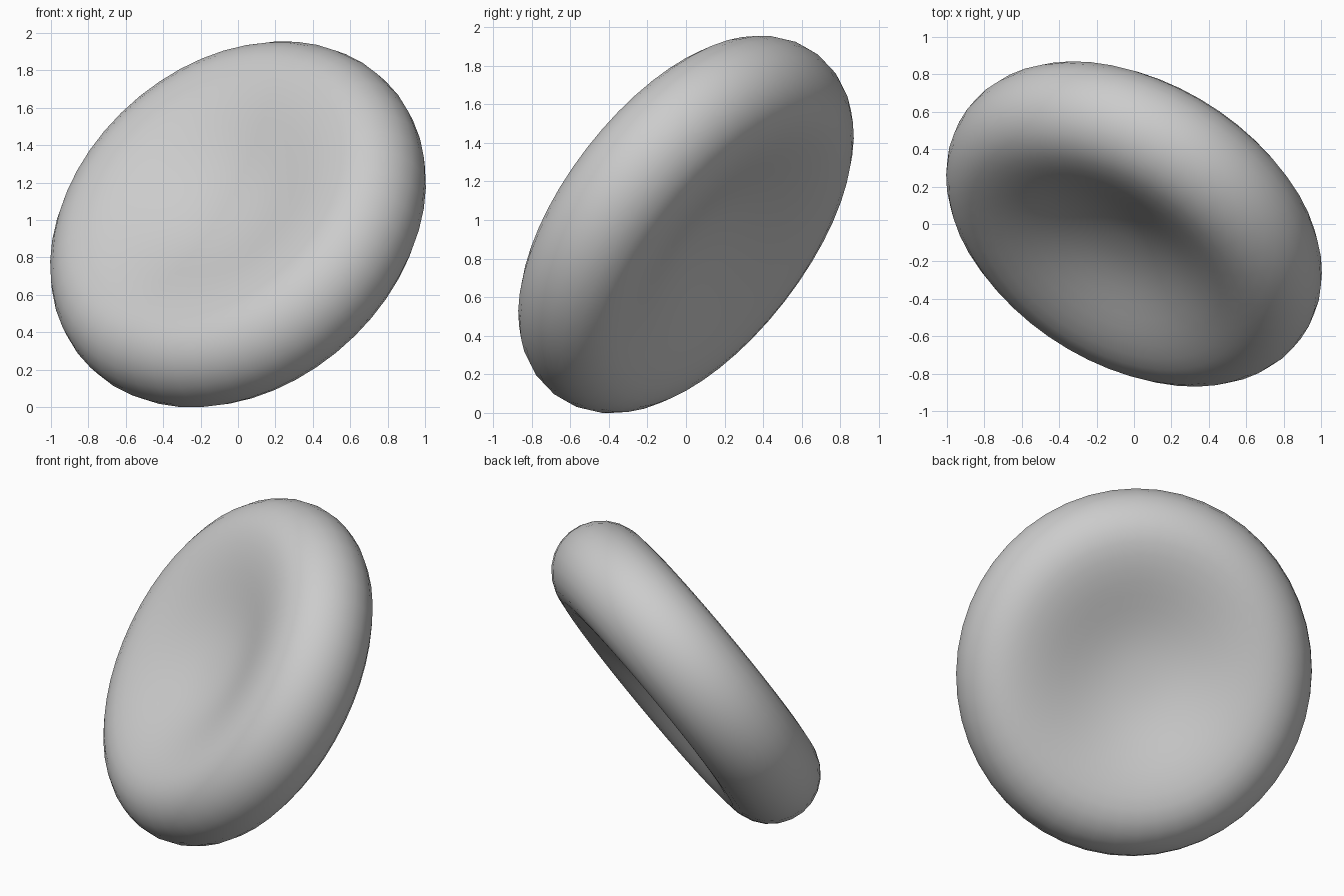
import bpy
import bmesh
import math
from mathutils import Vector, Matrix

cube = bpy.data.objects.get("Cube")
if cube:
    bpy.data.objects.remove(cube, do_unlink=True)

LONG, SHORT = 0.815, 0.782  # half axes of the slightly oval crest ring
RIM = 0.302                 # rim radius, half the greatest thickness
DIMPLE = 0.15               # depth of the hollow on each side
SEGMENTS = 48
FACING = Vector((-0.443, -0.703, 0.556)).normalized()  # direction the disc faces
LENGTH = Vector((0.243, 0.499, 0.833))                 # direction of the long axis

# Half profile as (share of crest ring, reach beyond it, height), without the centres
top = []
for i in range(1, 11):
    t = i / 10
    top.append((t, 0, RIM - DIMPLE * (0.5 + 0.5 * math.cos(math.pi * t ** 1.15))))
rim = []
for i in range(1, 12):
    a = math.pi / 2 - math.pi * i / 12
    rim.append((1, RIM * math.cos(a), RIM * math.sin(a)))
profile = top + rim + [(t, 0, -z) for t, _, z in reversed(top)]


def make_ring(bm, share, reach, z):
    """Oval ring of vertices, pushed outward along the oval's normal."""
    ring = []
    for k in range(SEGMENTS):
        c = math.cos(2 * math.pi * k / SEGMENTS)
        s = math.sin(2 * math.pi * k / SEGMENTS)
        out = Vector((SHORT * c, LONG * s, 0)).normalized()
        ring.append(bm.verts.new(Vector((LONG * c * share, SHORT * s * share, z)) + out * reach))
    return ring


# Join the rings into a biconcave disc and close both centres
bm = bmesh.new()
rings = [make_ring(bm, *p) for p in profile]
for upper, lower in zip(rings, rings[1:]):
    for k in range(SEGMENTS):
        n = (k + 1) % SEGMENTS
        bm.faces.new((upper[k], lower[k], lower[n], upper[n]))
for ring, z in ((rings[0], RIM - DIMPLE), (rings[-1], DIMPLE - RIM)):
    centre = bm.verts.new((0, 0, z))
    for k in range(SEGMENTS):
        bm.faces.new((centre, ring[k], ring[(k + 1) % SEGMENTS]))
bmesh.ops.recalc_face_normals(bm, faces=bm.faces)

# Tilt it and stand it on the ground
across = FACING.cross(LENGTH).normalized()
tilt = Matrix((across.cross(FACING), across, FACING)).transposed()
bmesh.ops.transform(bm, matrix=tilt.to_4x4(), verts=bm.verts)
lowest = min(v.co.z for v in bm.verts)
bmesh.ops.translate(bm, vec=(0, 0, -lowest), verts=bm.verts)
for face in bm.faces:
    face.smooth = True

mesh = bpy.data.meshes.new("biconcave_disc")
bm.to_mesh(mesh)
bm.free()
disc = bpy.data.objects.new("biconcave_disc", mesh)
bpy.context.collection.objects.link(disc)

# Single plain grey
grey = bpy.data.materials.new("light_grey")
grey.use_nodes = True
colour = (0.6, 0.6, 0.6, 1.0)
grey.diffuse_color = colour
grey.node_tree.nodes["Principled BSDF"].inputs["Base Color"].default_value = colour
mesh.materials.append(grey)
